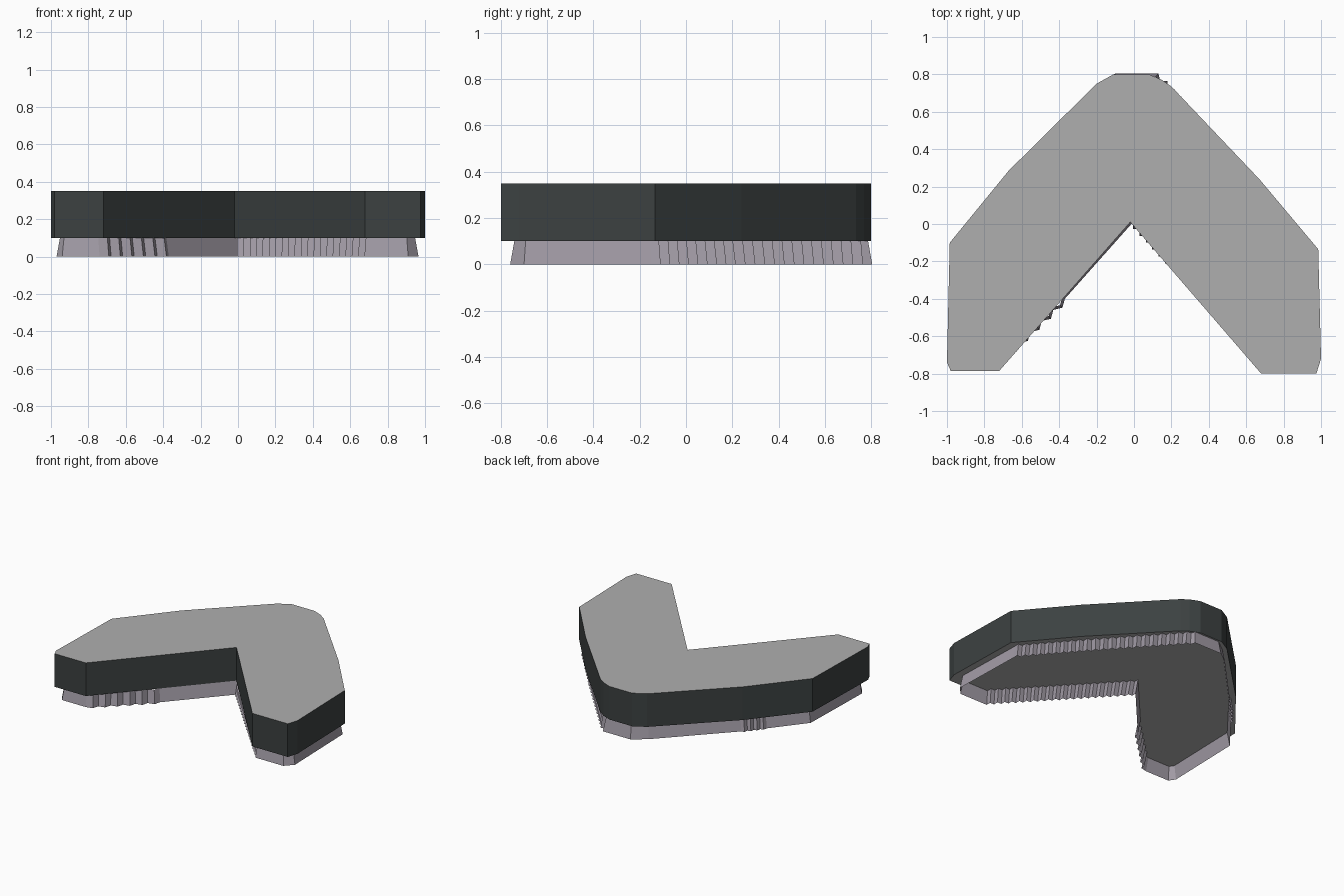
import bpy, bmesh
from mathutils import Vector

if "Cube" in bpy.data.objects:
    bpy.data.objects.remove(bpy.data.objects["Cube"])


def material(name, rgb):
    m = bpy.data.materials.new(name)
    m.diffuse_color = (*rgb, 1)
    m.use_nodes = True
    m.node_tree.nodes["Principled BSDF"].inputs["Base Color"].default_value = m.diffuse_color
    return m


grey = material("cap_grey", (0.43, 0.43, 0.43))
dark = material("side_dark", (0.045, 0.053, 0.053))
lilac = material("skirt_lilac", (0.36, 0.33, 0.38))


def finish(bm, name, mats):
    me = bpy.data.meshes.new(name)
    bm.to_mesh(me)
    bm.free()
    for m in mats:
        me.materials.append(m)
    ob = bpy.data.objects.new(name, me)
    bpy.context.collection.objects.link(ob)
    return ob


def offset_inward(pts, d):
    """Mitred inward offset of a counter-clockwise outline."""
    out = []
    for i, p in enumerate(pts):
        e1 = (p - pts[i - 1]).normalized()
        e2 = (pts[(i + 1) % len(pts)] - p).normalized()
        n1, n2 = Vector((-e1.y, e1.x)), Vector((-e2.y, e2.x))
        out.append(p + (n1 + n2) * d / (1 + n1.dot(n2)))
    return out


def stair(pts, steps, depth):
    """Break chosen outline edges into small outward stair teeth."""
    out = []
    for i, p in enumerate(pts):
        q = pts[(i + 1) % len(pts)]
        n = steps[i]
        if n == 0:
            out.append(p)
            continue
        d = (q - p) / n
        normal = Vector((d.y, -d.x))
        # choose the axis-aligned corner lying on the outside
        cx = Vector((d.x, 0))
        if cx.dot(normal) < 0:
            cx = Vector((0, d.y))
        corner = (d / 2).lerp(cx, depth[i])
        for k in range(n):
            out += [p + d * k, p + d * k + corner]
    return out


# chevron slab: grey caps and dark sides
slab_outline = [
    (-0.98, -0.785), (-0.72, -0.785), (-0.02, 0.01), (0.68, -0.80),
    (0.975, -0.80), (1.0, -0.72), (0.985, -0.135), (0.67, 0.24),
    (0.20, 0.735), (0.15, 0.77), (0.08, 0.80), (-0.11, 0.80),
    (-0.20, 0.75), (-0.67, 0.285), (-0.985, -0.10), (-1.0, -0.74)]
bm = bmesh.new()
face = bm.faces.new([bm.verts.new((x, y, 0.10)) for x, y in slab_outline])
ext = bmesh.ops.extrude_face_region(bm, geom=[face], use_keep_orig=True)
bmesh.ops.translate(bm, vec=(0, 0, 0.25),
                    verts=[v for v in ext["geom"] if isinstance(v, bmesh.types.BMVert)])
bmesh.ops.recalc_face_normals(bm, faces=bm.faces)
for f in bm.faces:
    f.material_index = 0 if abs(f.normal.z) > 0.5 else 1
finish(bm, "chevron_slab", [grey, dark])

# thin open skirt below: x, y, teeth on the following edge, tooth depth
skirt_outline = [
    (-0.97, -0.71, 0, 0), (-0.94, -0.755, 0, 0), (-0.74, -0.755, 6, 0.6),
    (-0.37, -0.40, 0, 0), (-0.005, 0.01, 21, 1), (0.71, -0.76, 0, 0),
    (0.91, -0.76, 0, 0), (0.965, -0.70, 0, 0), (0.95, -0.15, 9, 1),
    (0.635, 0.215, 13, 1), (0.14, 0.765, 0, 0), (0.13, 0.805, 0, 0),
    (-0.10, 0.805, 0, 0), (-0.20, 0.73, 0, 0), (-0.645, 0.265, 4, 0.7),
    (-0.76, 0.125, 0, 0), (-0.955, -0.12, 0, 0)]
base = [Vector(p[:2]) for p in skirt_outline]
steps = [p[2] for p in skirt_outline]
depth = [p[3] for p in skirt_outline]
bm = bmesh.new()
low = [bm.verts.new((p.x, p.y, 0)) for p in stair(base, steps, depth)]
high = [bm.verts.new((p.x, p.y, 0.10))
        for p in stair(offset_inward(base, 0.018), steps, depth)]
for i in range(len(low)):
    j = (i + 1) % len(low)
    bm.faces.new((low[i], low[j], high[j], high[i]))
finish(bm, "jagged_skirt", [lilac])
